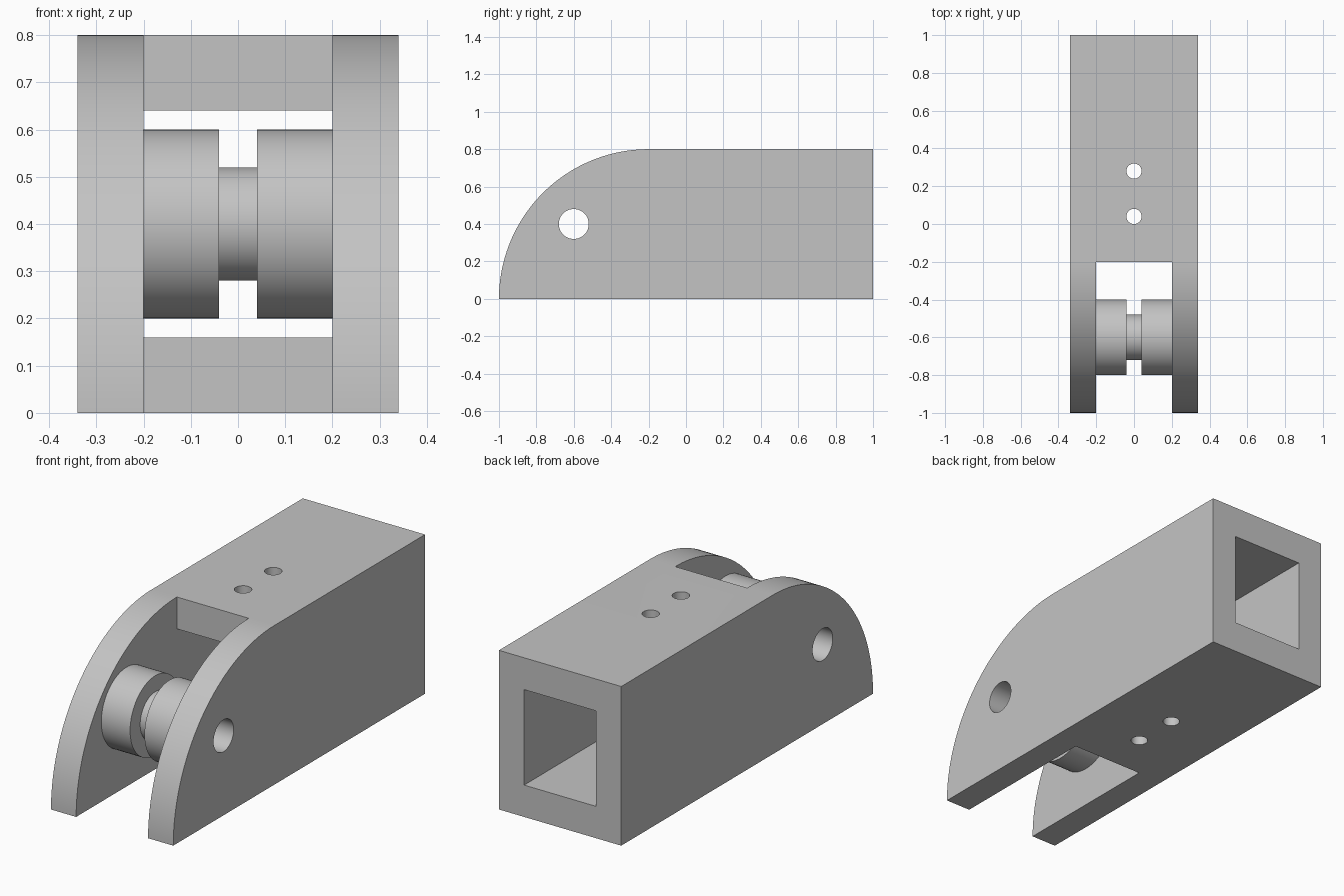
import bpy, bmesh
from math import sin, cos, pi, radians
from mathutils import Matrix, Vector

if "Cube" in bpy.data.objects:
    bpy.data.objects.remove(bpy.data.objects["Cube"], do_unlink=True)

grey = bpy.data.materials.new("plain_grey")
grey.use_nodes = True
color = (0.55, 0.55, 0.55, 1)
grey.diffuse_color = color
grey.node_tree.nodes["Principled BSDF"].inputs["Base Color"].default_value = color

HALF_WIDTH, SLOT, HEIGHT, NOSE = 0.34, 0.2, 0.8, -0.2
AXLE = Vector((0, -0.6, 0.4))


def make_object(name, bm):
    bmesh.ops.recalc_face_normals(bm, faces=bm.faces)
    mesh = bpy.data.meshes.new(name)
    bm.to_mesh(mesh)
    bm.free()
    mesh.materials.append(grey)
    obj = bpy.data.objects.new(name, mesh)
    bpy.context.collection.objects.link(obj)
    return obj


def box(name, low, high):
    low, high = Vector(low), Vector(high)
    bm = bmesh.new()
    place = Matrix.Translation((low + high) / 2) @ Matrix.Diagonal((*(high - low), 1))
    bmesh.ops.create_cube(bm, size=1, matrix=place)
    return make_object(name, bm)


def cylinder(name, centre, radius, length, turn=None):
    bm = bmesh.new()
    place = Matrix.Translation(centre) @ (turn or Matrix())
    bmesh.ops.create_cone(bm, cap_ends=True, segments=64, radius1=radius,
                          radius2=radius, depth=length, matrix=place)
    return make_object(name, bm)


def cut(obj, cutter):
    cutter.hide_render = True
    mod = obj.modifiers.new("cut", 'BOOLEAN')
    mod.operation, mod.solver, mod.object = 'DIFFERENCE', 'EXACT', cutter
    bpy.context.view_layer.objects.active = obj
    bpy.ops.object.modifier_apply(modifier=mod.name)
    bpy.data.objects.remove(cutter, do_unlink=True)


def smooth(obj):
    bpy.ops.object.select_all(action='DESELECT')
    obj.select_set(True)
    bpy.context.view_layer.objects.active = obj
    bpy.ops.object.shade_smooth_by_angle(angle=radians(30))


# Housing: side profile with a quarter-round nose, extruded across the width
bm = bmesh.new()
steps = 48
profile = [(1, HEIGHT), (1, 0)]
profile += [(NOSE - HEIGHT * cos(a), HEIGHT * sin(a))
            for a in (pi / 2 * i / steps for i in range(steps + 1))]
face = bm.faces.new([bm.verts.new((-HALF_WIDTH, y, z)) for y, z in profile])
side = bmesh.ops.extrude_face_region(bm, geom=[face])["geom"]
bmesh.ops.translate(bm, vec=(2 * HALF_WIDTH, 0, 0),
                    verts=[v for v in side if isinstance(v, bmesh.types.BMVert)])
housing = make_object("housing", bm)

# Open fork at the front and square tunnel through to the back
cut(housing, box("fork_cutter", (-SLOT, -2, -1), (SLOT, NOSE, 2)))
cut(housing, box("tunnel_cutter", (-SLOT, -0.5, 0.16), (SLOT, 2, 0.64)))

# Axle hole and the two vertical bolt holes
cut(housing, cylinder("axle_cutter", AXLE, 0.08, 2, Matrix.Rotation(pi / 2, 4, 'Y')))
for y in (0.04, 0.28):
    cut(housing, cylinder("bolt_cutter", (0, y, 0.4), 0.04, 2))
smooth(housing)

# Grooved roller: closed ring profile spun about the axle
bm = bmesh.new()
rim, core, bore, groove = 0.2, 0.12, 0.08, 0.04
section = [(-SLOT, bore), (-SLOT, rim), (-groove, rim), (-groove, core),
           (groove, core), (groove, rim), (SLOT, rim), (SLOT, bore)]
ring = [bm.verts.new(AXLE + Vector((x, 0, r))) for x, r in section]
edges = [bm.edges.new((ring[i - 1], ring[i])) for i in range(len(ring))]
bmesh.ops.spin(bm, geom=ring + edges, cent=AXLE, axis=(1, 0, 0),
               angle=2 * pi, steps=64, use_merge=True)
bmesh.ops.remove_doubles(bm, verts=bm.verts, dist=0.0001)
smooth(make_object("roller", bm))
